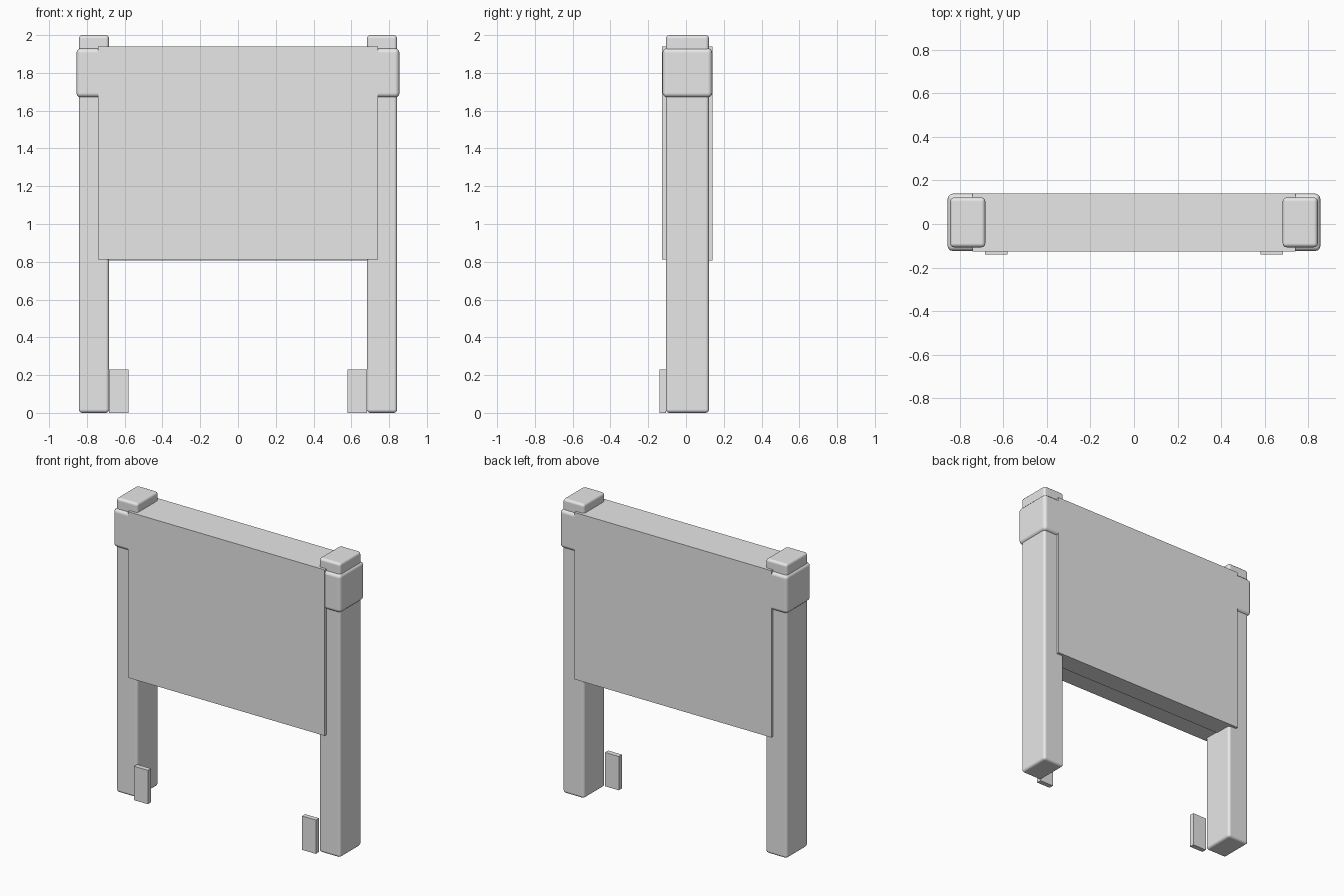
import bpy
import bmesh
from mathutils import Vector

if "Cube" in bpy.data.objects:
    bpy.data.objects.remove(bpy.data.objects["Cube"], do_unlink=True)

grey = bpy.data.materials.new("plain grey")
grey.use_nodes = True
GREY = (0.8, 0.8, 0.8, 1)
grey.diffuse_color = GREY
grey.node_tree.nodes["Principled BSDF"].inputs["Base Color"].default_value = GREY


def box(name, low, high, bevel=0.0):
    """Box between two corners, with optional rounded edges."""
    low, high = Vector(low), Vector(high)
    mesh = bpy.data.meshes.new(name)
    bm = bmesh.new()
    bmesh.ops.create_cube(bm, size=1)
    bmesh.ops.scale(bm, vec=high - low, verts=bm.verts)
    bmesh.ops.translate(bm, vec=(low + high) / 2, verts=bm.verts)
    bm.to_mesh(mesh)
    bm.free()
    mesh.materials.append(grey)
    obj = bpy.data.objects.new(name, mesh)
    bpy.context.collection.objects.link(obj)
    if bevel:
        mod = obj.modifiers.new("rounded edges", "BEVEL")
        mod.width = bevel
        mod.segments = 3
        mod.harden_normals = True
        for face in mesh.polygons:
            face.use_smooth = True
    return obj


def pair(name, x_in, x_out, y, z, bevel=0.0):
    """Matching boxes on the left (+x) and right (-x)."""
    box("left_" + name, (x_in, y[0], z[0]), (x_out, y[1], z[1]), bevel)
    box("right_" + name, (-x_out, y[0], z[0]), (-x_in, y[1], z[1]), bevel)


# Posts, the collars around their tops and the small foot plates
pair("post", 0.682, 0.843, (-0.107, 0.122), (0, 2), 0.018)
pair("collar", 0.70, 0.855, (-0.124, 0.139), (1.67, 1.93), 0.024)
pair("foot_plate", 0.58, 0.683, (-0.14, -0.107), (0, 0.23))

# Board made of a front and a back slab, the back one hanging slightly lower
box("front_board", (-0.74, -0.126, 0.812), (0.74, 0.005, 1.94))
box("back_board", (-0.74, 0.005, 0.806), (0.74, 0.14, 1.94))
